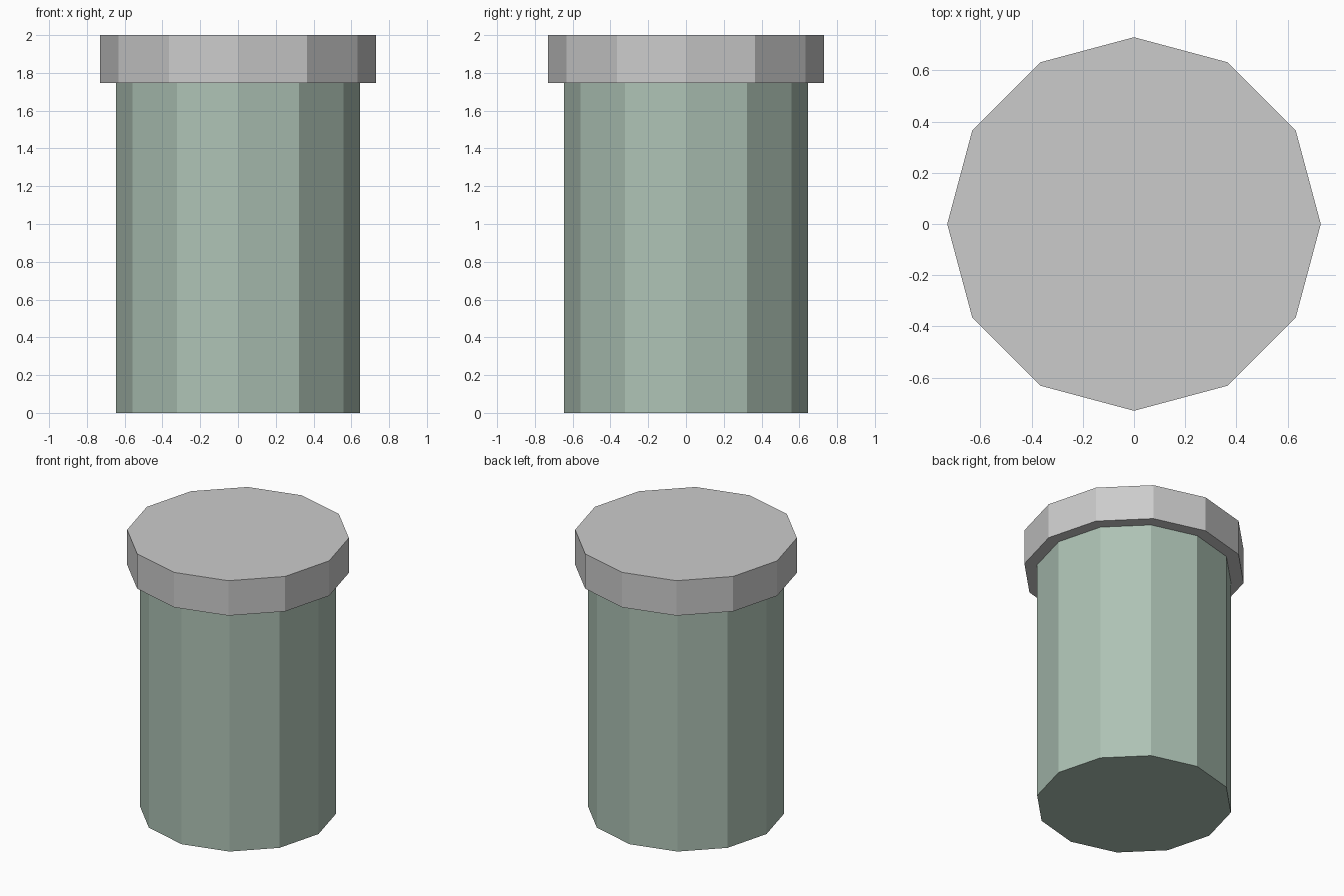
import bpy

if "Cube" in bpy.data.objects:
    bpy.data.objects.remove(bpy.data.objects["Cube"])

SIDES = 12


def drum(name, radius, z0, z1):
    """Flat-shaded, capped 12-sided cylinder between two heights."""
    bpy.ops.mesh.primitive_cylinder_add(
        vertices=SIDES, radius=radius, depth=z1 - z0,
        location=(0, 0, (z0 + z1) / 2))
    obj = bpy.context.object
    obj.name = name
    return obj


# Green canister body
body = drum("body", 0.645, 0.0, 1.747)
green = bpy.data.materials.new("muted_green")
green.diffuse_color = (0.42, 0.54, 0.46, 1)
green.use_nodes = True
green.node_tree.nodes["Principled BSDF"].inputs["Base Color"].default_value = green.diffuse_color
body.data.materials.append(green)

# Wider grey lid
lid = drum("lid", 0.73, 1.747, 2.0)
